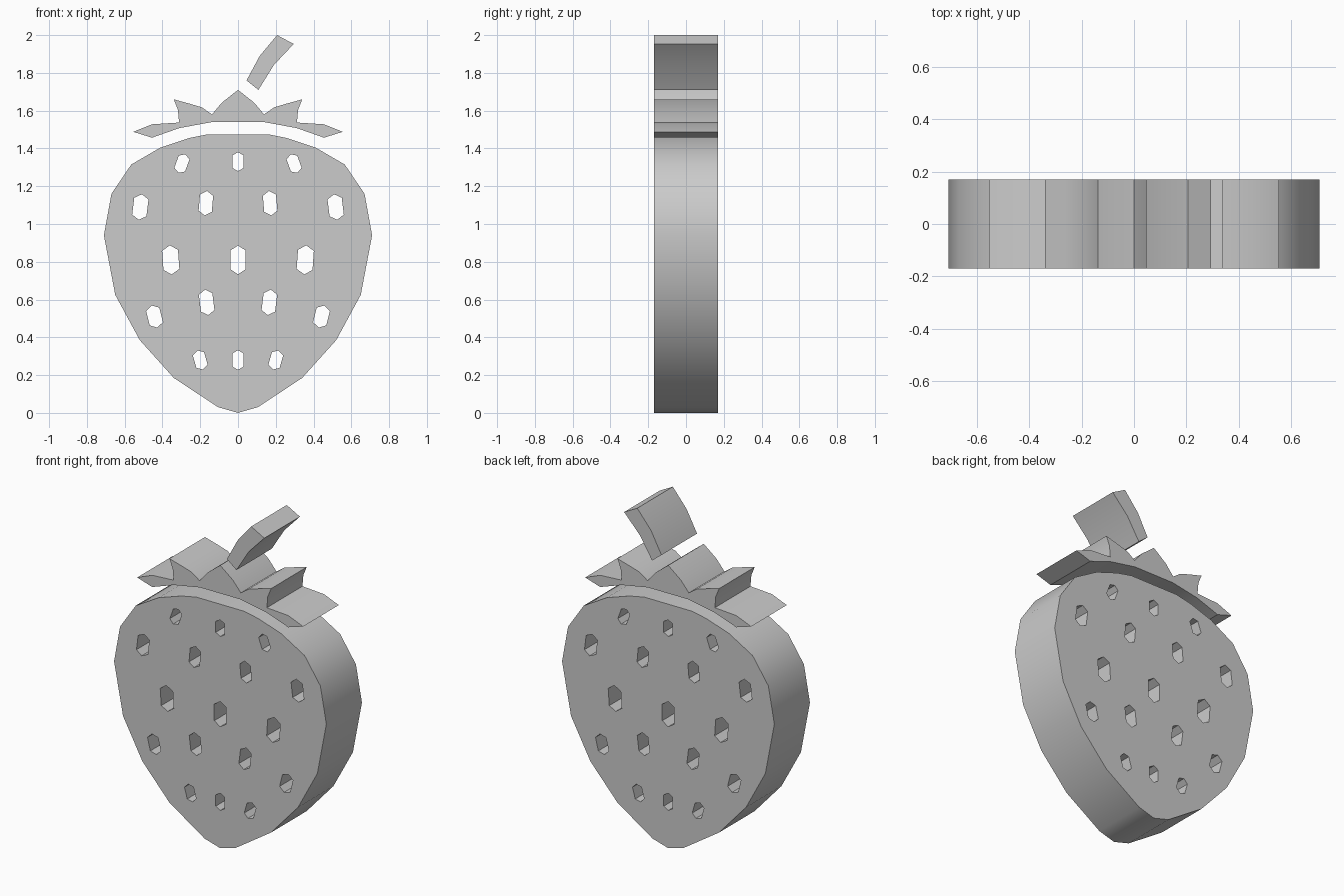
import bpy, bmesh
from math import radians, cos, sin
from mathutils import Matrix

if "Cube" in bpy.data.objects:
    bpy.data.objects.remove(bpy.data.objects["Cube"])

HALF_DEPTH = 0.17


def mirrored(half):
    """Close a right-hand half outline by reflecting it across x = 0."""
    return half + [(-x, z) for x, z in reversed(half) if x > 0]


def seed(x, z, hw, hh, tilt):
    """Six-sided seed outline, tilted about its centre."""
    pts = [(0, hh), (hw, hh * .66), (hw, -hh * .66), (0, -hh), (-hw, -hh * .66), (-hw, hh * .66)]
    c, s = cos(radians(tilt)), sin(radians(tilt))
    return [(x + u * c - v * s, z + u * s + v * c) for u, v in pts]


def slab(name, loops):
    """Fill outlines (inner loops become holes) and extrude along y."""
    curve = bpy.data.curves.new(name + "_profile", 'CURVE')
    curve.dimensions = '2D'
    curve.fill_mode = 'BOTH'
    curve.extrude = HALF_DEPTH
    for loop in loops:
        spline = curve.splines.new('POLY')
        spline.points.add(len(loop) - 1)
        for p, (x, z) in zip(spline.points, loop):
            p.co = (x, z, 0, 1)
        spline.use_cyclic_u = True
    helper = bpy.data.objects.new(name + "_helper", curve)
    bpy.context.collection.objects.link(helper)
    dg = bpy.context.evaluated_depsgraph_get()
    mesh = bpy.data.meshes.new_from_object(helper.evaluated_get(dg))
    bpy.data.objects.remove(helper)
    mesh.transform(Matrix.Rotation(radians(90), 4, 'X'))
    bm = bmesh.new()
    bm.from_mesh(mesh)
    bmesh.ops.remove_doubles(bm, verts=bm.verts, dist=0.0005)
    bmesh.ops.recalc_face_normals(bm, faces=bm.faces)
    bm.to_mesh(mesh)
    bm.free()
    mesh.name = name
    obj = bpy.data.objects.new(name, mesh)
    bpy.context.collection.objects.link(obj)
    bpy.ops.object.select_all(action='DESELECT')
    obj.select_set(True)
    bpy.context.view_layer.objects.active = obj
    bpy.ops.object.shade_smooth_by_angle(angle=radians(32))
    return obj


# Fruit body with seed holes running right through
body = mirrored([(0, 0), (.105, .03), (.34, .185), (.52, .385), (.65, .625), (.71, .94),
                 (.67, 1.16), (.565, 1.315), (.41, 1.405), (.26, 1.455), (.16, 1.475)])
holes = [seed(0, 1.33, .03, .05, 0), seed(0, .81, .04, .076, 0), seed(0, .28, .03, .052, 0)]
for x, z, hw, hh, tilt in [(.297, 1.32, .03, .052, 20), (.17, 1.11, .035, .065, 5),
                           (.517, 1.09, .038, .068, 7), (.356, .81, .042, .077, -4),
                           (.166, .585, .036, .068, -7), (.442, .51, .036, .06, -14),
                           (.2, .28, .031, .052, -16)]:
    holes += [seed(x, z, hw, hh, tilt), seed(-x, z, hw, hh, -tilt)]
slab("fruit_body", [body] + holes)

# Leafy crown
slab("leaf_crown", [mirrored([
    (0, 1.71), (.085, 1.643), (.138, 1.58), (.19, 1.617), (.26, 1.638), (.34, 1.66),
    (.318, 1.605), (.312, 1.537), (.455, 1.528), (.555, 1.488), (.455, 1.457),
    (.31, 1.508), (.135, 1.54)])])

# Bent stem
slab("stem", [[(.045, 1.76), (.108, 1.71), (.19, 1.842), (.295, 1.953), (.207, 2.0), (.115, 1.89)]])
